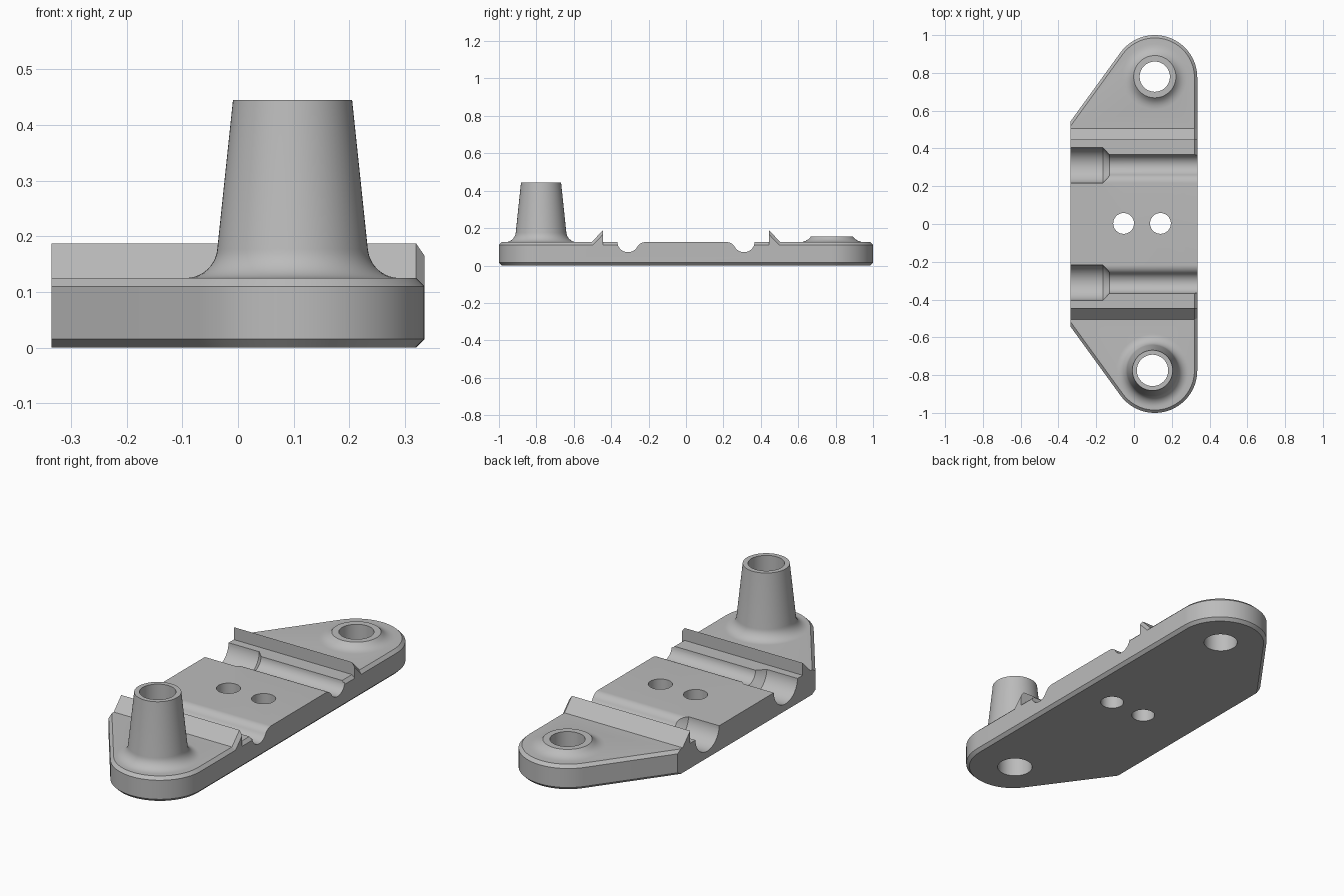
import bpy, bmesh
from math import sin, cos, pi, radians

default = bpy.data.objects.get("Cube")
if default:
    bpy.data.objects.remove(default, do_unlink=True)

grey = bpy.data.materials.new("light grey")
grey.use_nodes = True
colour = (0.5, 0.5, 0.5, 1)
grey.diffuse_color = colour
grey.node_tree.nodes["Principled BSDF"].inputs["Base Color"].default_value = colour

HALF = 0.335    # half width of the plate
TOP = 0.125     # plate thickness
CH = 0.015      # chamfer
END_X, END_Y, END_R = 0.11, 0.775, 0.225


def loft(name, sections):
    """Closed solid through sections with equal point counts."""
    bm = bmesh.new()
    rings = [[bm.verts.new(p) for p in s] for s in sections]
    for a, b in zip(rings, rings[1:]):
        for i in range(len(a)):
            j = (i + 1) % len(a)
            bm.faces.new((a[i], a[j], b[j], b[i]))
    bm.faces.new(rings[0])
    bm.faces.new(rings[-1])
    bmesh.ops.recalc_face_normals(bm, faces=bm.faces)
    mesh = bpy.data.meshes.new(name)
    bm.to_mesh(mesh)
    bm.free()
    mesh.materials.append(grey)
    obj = bpy.data.objects.new(name, mesh)
    bpy.context.collection.objects.link(obj)
    return obj


def arc(cx, cy, r, start, end, steps):
    angles = [radians(start + (end - start) * i / steps) for i in range(steps + 1)]
    return [(cx + r * cos(a), cy + r * sin(a)) for a in angles]


def ring(x, y, z, r, n=64):
    return [(x + r * cos(2 * pi * i / n), y + r * sin(2 * pi * i / n), z) for i in range(n)]


def along_x(profile, x, side=1):
    return [(x, y * side, z) for y, z in profile]


def lathe(name, x, y, profile):
    return loft(name, [ring(x, y, z, r) for r, z in profile])


def combine(target, tool, operation):
    mod = target.modifiers.new(tool.name, "BOOLEAN")
    mod.operation = operation
    mod.solver = "EXACT"
    mod.object = tool
    bpy.context.view_layer.objects.active = target
    bpy.ops.object.modifier_apply(modifier=mod.name)
    bpy.data.objects.remove(tool, do_unlink=True)


def outline(inset, z):
    """Plate outline: round ends, slanted left corners, straight left edge."""
    r = END_R - inset
    corner = 0.545 - inset / sin(radians(144))
    back = arc(END_X, END_Y, r, 0, 144, 36) + [(-HALF, corner)]
    front = [(x, -y) for x, y in reversed(back)]
    return [(x, y, z) for x, y in back + front]


# Plate with chamfered rim
plate = loft("mounting_plate", [outline(CH, 0), outline(0, CH),
                                outline(0, TOP - CH), outline(CH, TOP)])

# Middle saddle keeps a square upper edge
saddle = [(-0.366, 0.05), (0.366, 0.05), (0.366, TOP), (-0.366, TOP)]
combine(plate, loft("saddle", [along_x(saddle, -HALF), along_x(saddle, HALF)]), "UNION")

# Wedge ridges, with the right end chamfered
ridge = [(0.445, 0.05), (0.445, 0.187), (0.505, TOP), (0.505, 0.05)]
ridge_end = [(0.445, 0.05), (0.445, 0.165), (0.498, 0.11), (0.505, 0.05)]
for side in (1, -1):
    combine(plate, loft("ridge", [along_x(ridge, -HALF, side),
                                  along_x(ridge, HALF - CH, side),
                                  along_x(ridge_end, HALF, side)]), "UNION")

# Tall tapered post with a filleted foot, and low rear collar
fillet = arc(0.192, 0.182, 0.057, 270, 185, 10)
post = [(0.192, 0.06)] + fillet + [(0.107, 0.445)]
combine(plate, lathe("tall_post", 0.098, -0.775, post), "UNION")
collar = [(0.172, 0.06), (0.172, TOP), (0.155, 0.127), (0.14, 0.132),
          (0.125, 0.141), (0.112, 0.155)]
combine(plate, lathe("low_collar", 0.11, 0.78, collar), "UNION")

# Cable grooves: narrow channel with a rounded inner lip, wide left mouth
GY, GZ, NARROW, WIDE = 0.31, 0.128, 0.057, 0.094
channel = ([(0.216, 0.16), (0.367, 0.16)] + arc(GY, GZ, NARROW, 0, -150, 24)
           + arc(0.2165, 0.074, 0.051, 30, 90, 10)[1:])


def mouth_section(x, r, side):
    return along_x(arc(GY, GZ, r, 0, 354.375, 63), x, side)


for side in (1, -1):
    combine(plate, loft("channel_cutter", [along_x(channel, -0.4, side),
                                           along_x(channel, 0.4, side)]), "DIFFERENCE")
    combine(plate, loft("mouth_cutter", [mouth_section(-0.4, WIDE, side),
                                         mouth_section(-0.165, WIDE, side),
                                         mouth_section(-0.128, NARROW - 0.001, side)]),
            "DIFFERENCE")

# Through holes
for x, y, r in ((0.098, -0.775, 0.083), (0.11, 0.78, 0.08),
                (-0.055, 0.003, 0.055), (0.14, 0.003, 0.055)):
    combine(plate, lathe("hole_cutter", x, y, [(r, -0.1), (r, 0.6)]), "DIFFERENCE")

# Smooth curved faces, keep edges sharp
bpy.ops.object.select_all(action="DESELECT")
plate.select_set(True)
bpy.context.view_layer.objects.active = plate
bpy.ops.object.shade_smooth_by_angle(angle=radians(25))
